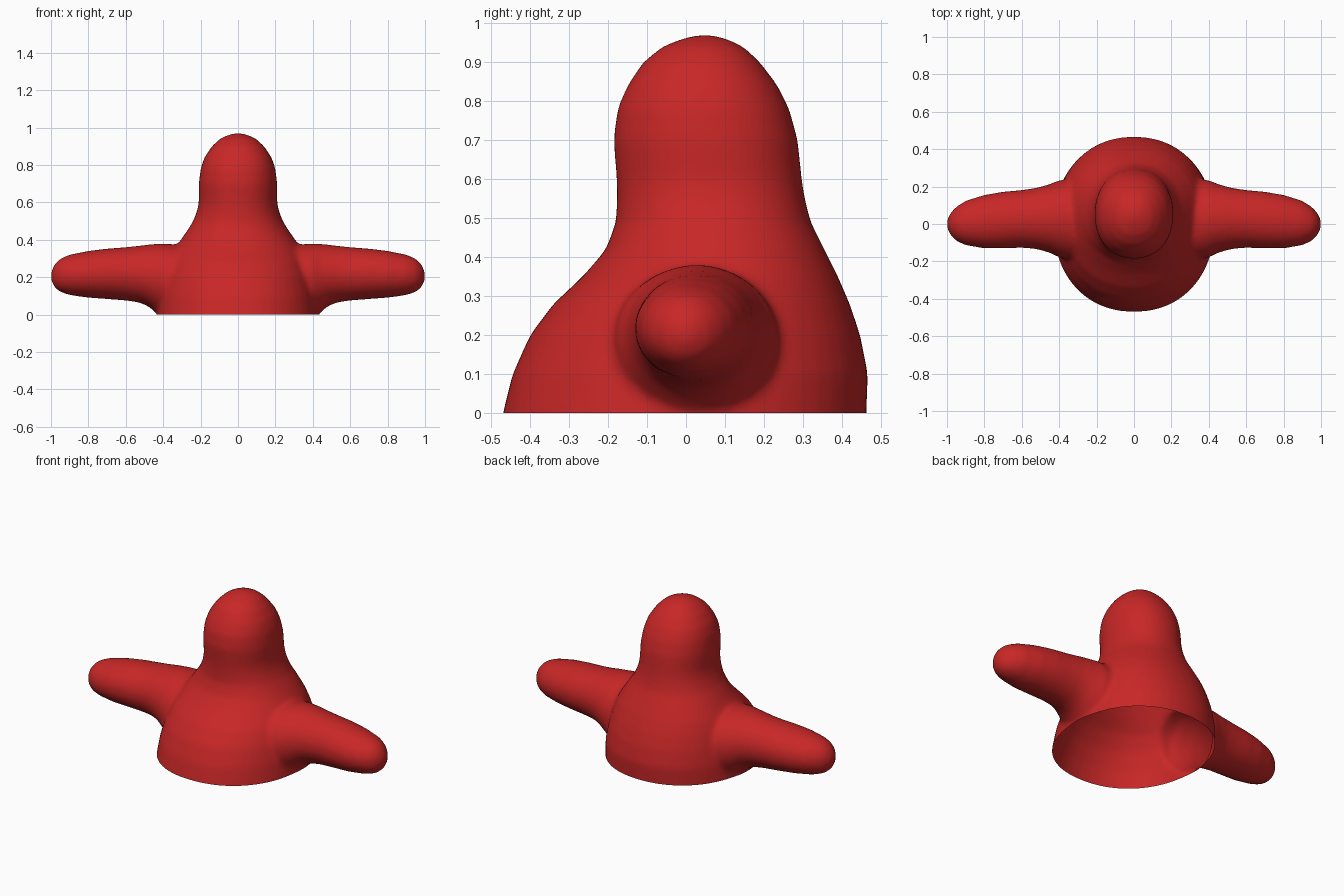
import bpy, bmesh, math

if "Cube" in bpy.data.objects:
    bpy.data.objects.remove(bpy.data.objects["Cube"])

red = bpy.data.materials.new("red")
red.diffuse_color = (0.58, 0.02, 0.02, 1)
red.use_nodes = True
red.node_tree.nodes["Principled BSDF"].inputs["Base Color"].default_value = red.diffuse_color


def section(u0, u1, v0, v1, power, n=48):
    """Closed superellipse fitted to a box."""
    pts = []
    for i in range(n):
        a = 2 * math.pi * i / n
        c, s = math.cos(a), math.sin(a)
        u = math.copysign(abs(c) ** (2 / power), c)
        v = math.copysign(abs(s) ** (2 / power), s)
        pts.append(((u0 + u1) / 2 + u * (u1 - u0) / 2,
                    (v0 + v1) / 2 + v * (v1 - v0) / 2))
    return pts


def loft(name, rings):
    """Bridge rings of points into a capped solid."""
    bm = bmesh.new()
    loops = [[bm.verts.new(p) for p in ring] for ring in rings]
    n = len(loops[0])
    for a, b in zip(loops, loops[1:]):
        for i in range(n):
            j = (i + 1) % n
            bm.faces.new((a[i], a[j], b[j], b[i]))
    bm.faces.new(loops[0])
    bm.faces.new(loops[-1])
    bmesh.ops.recalc_face_normals(bm, faces=bm.faces)
    me = bpy.data.meshes.new(name)
    bm.to_mesh(me)
    bm.free()
    ob = bpy.data.objects.new(name, me)
    bpy.context.collection.objects.link(ob)
    return ob


# Body and head: height, half width, front y, back y
BODY = [(-.12, .435, -.485, .46), (0, .43, -.47, .463), (.1, .42, -.445, .467),
        (.2, .40, -.40, .447), (.28, .375, -.34, .42), (.35, .34, -.265, .39),
        (.42, .292, -.205, .355), (.49, .245, -.18, .32), (.55, .22, -.177, .305),
        (.6, .21, -.178, .297), (.7, .21, -.186, .287), (.78, .2, -.176, .265),
        (.84, .18, -.15, .235), (.9, .14, -.11, .19), (.94, .097, -.06, .147),
        (.962, .05, -.005, .1), (.97, .012, .035, .06)]
body = loft("body", [[(x, y, z) for x, y in section(-w, w, f, b, 2.15)]
                     for z, w, f, b in BODY])

# Arms: distance out, front y, back y, bottom z, top z
ARM = [(.22, -.19, .23, .02, .35), (.33, -.19, .24, .0, .375), (.4, -.18, .235, -.01, .38),
       (.44, -.158, .217, .01, .378), (.48, -.145, .205, .045, .375),
       (.53, -.133, .192, .065, .368), (.6, -.127, .182, .075, .361),
       (.7, -.131, .173, .083, .353), (.8, -.131, .156, .09, .341),
       (.9, -.114, .125, .104, .321), (.95, -.092, .093, .12, .3),
       (.98, -.062, .062, .143, .272), (.997, -.028, .028, .175, .235),
       (1.002, -.008, .008, .195, .212)]
arms = [loft("arm", [[(s * x, y, z) for y, z in section(f, b, lo, hi, 2)]
                     for x, f, b, lo, hi in ARM]) for s in (-1, 1)]

# Fuse the parts and blend the joints
for arm in arms:
    m = body.modifiers.new("join", 'BOOLEAN')
    m.operation, m.solver, m.object = 'UNION', 'EXACT', arm
m = body.modifiers.new("skin", 'REMESH')
m.mode, m.voxel_size = 'VOXEL', 0.014
m = body.modifiers.new("blend", 'SMOOTH')
m.factor, m.iterations = 0.5, 10
dg = bpy.context.evaluated_depsgraph_get()
mesh = bpy.data.meshes.new_from_object(body.evaluated_get(dg))
body.modifiers.clear()
body.data = mesh
for arm in arms:
    bpy.data.objects.remove(arm)

# Cut the base flat and leave it open
bm = bmesh.new()
bm.from_mesh(mesh)
bmesh.ops.bisect_plane(bm, geom=bm.verts[:] + bm.edges[:] + bm.faces[:],
                       plane_co=(0, 0, 0), plane_no=(0, 0, 1), clear_inner=True)
for f in bm.faces:
    f.smooth = True
    f.material_index = 0
bm.to_mesh(mesh)
bm.free()
mesh.materials.clear()
mesh.materials.append(red)
